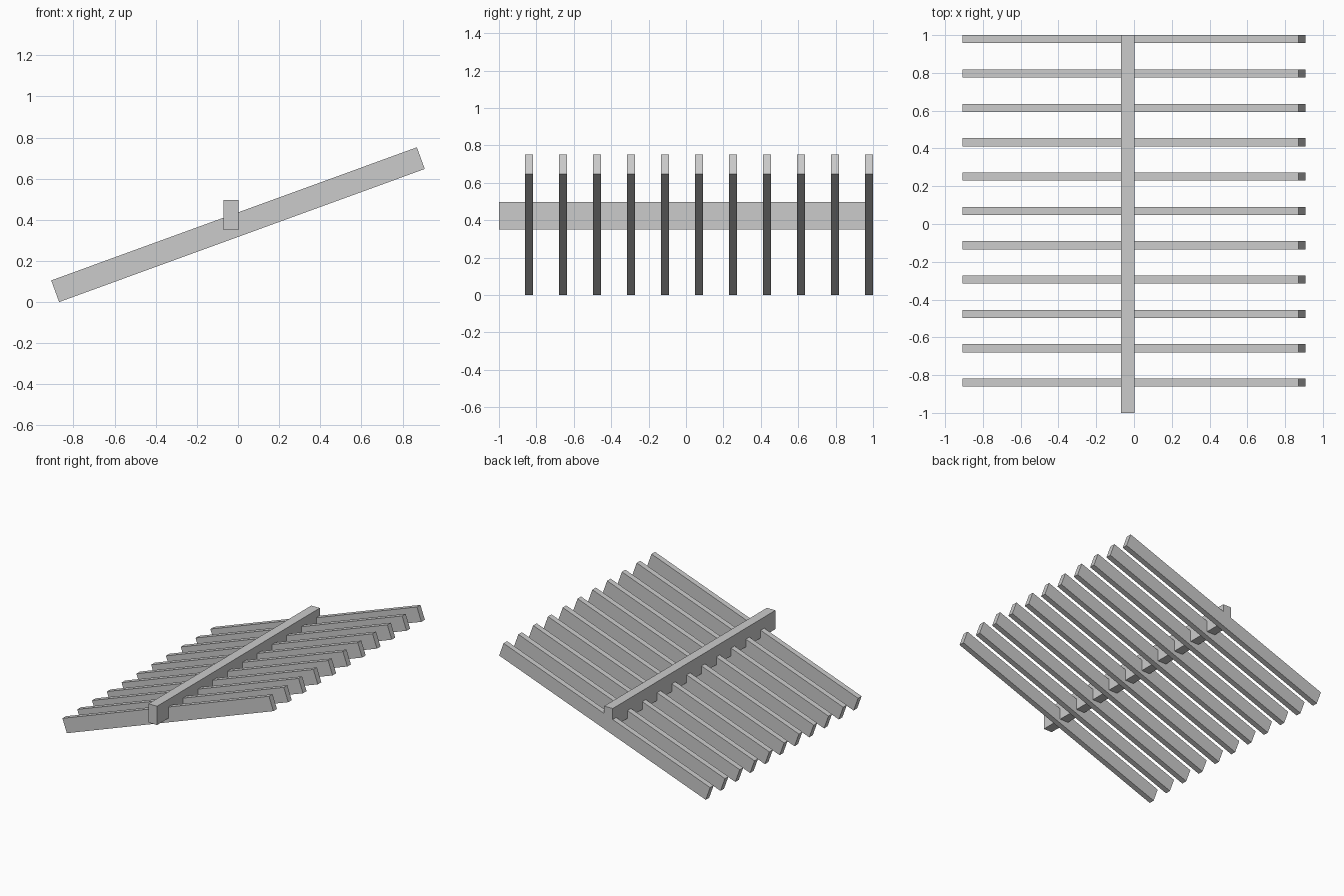
import bpy
from math import radians, sin, cos

if "Cube" in bpy.data.objects:
    bpy.data.objects.remove(bpy.data.objects["Cube"])


def box(name, loc, size, pitch=0.0):
    bpy.ops.mesh.primitive_cube_add(size=1, location=loc, rotation=(0, -pitch, 0))
    ob = bpy.context.object
    ob.name = name
    ob.scale = size
    return ob


# Sloping rafters, evenly spaced with the last one flush with the beam end
COUNT, SPACING = 11, 2 / 11
LENGTH, WIDTH, DEPTH = 1.892, 0.043, 0.112
PITCH = radians(20)
mid_z = (LENGTH * sin(PITCH) + DEPTH * cos(PITCH)) / 2
for i in range(COUNT):
    y = 1 - WIDTH / 2 - i * SPACING
    box(f"rafter_{i + 1}", (0, y, mid_z), (LENGTH, WIDTH, DEPTH), PITCH)

# Level cross beam over the middle of the rafters
box("cross_beam", (-0.033, 0, 0.423), (0.073, 2, 0.146))
